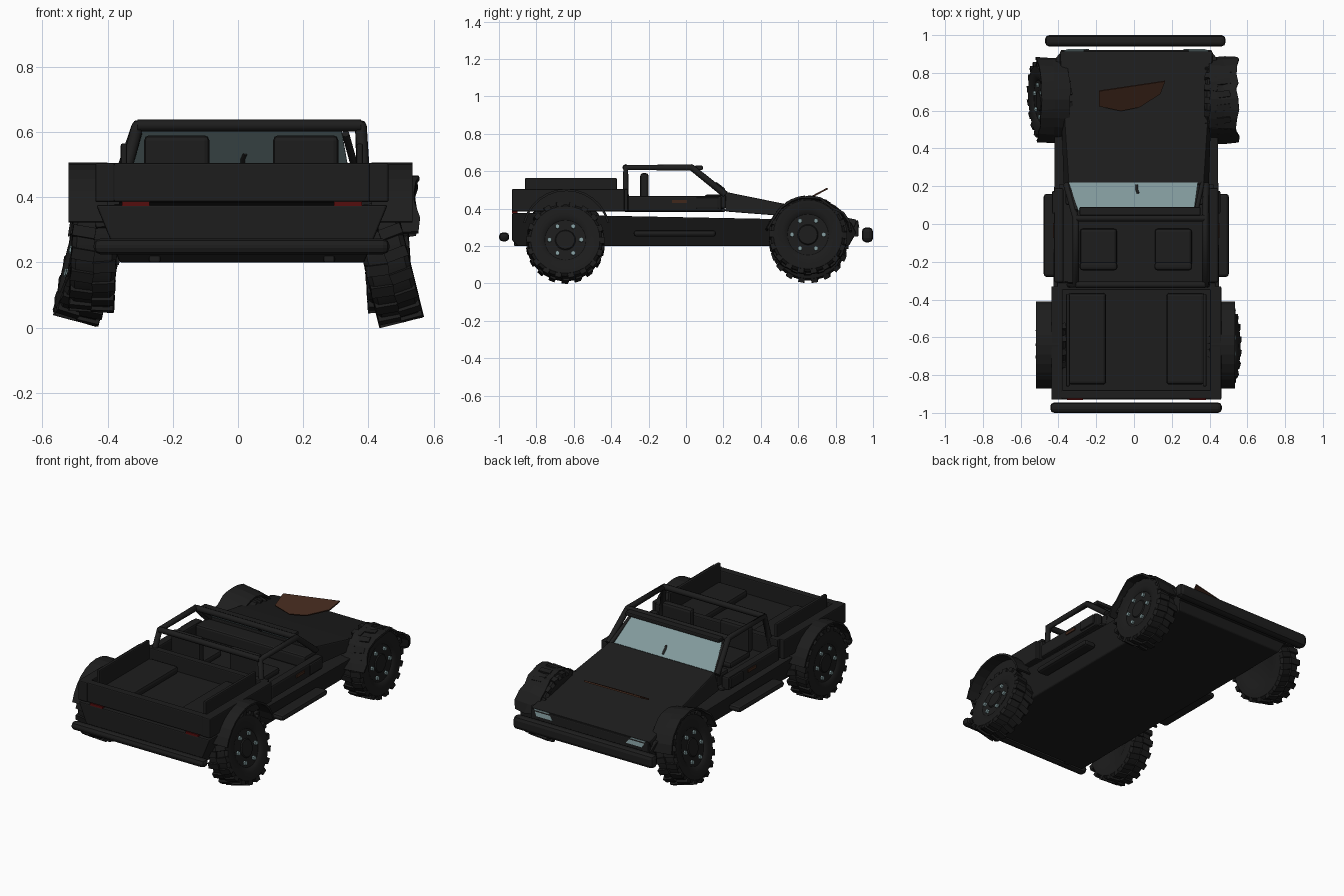
import bpy, bmesh, math, random
from mathutils import Vector, Matrix

if "Cube" in bpy.data.objects:
    bpy.data.objects.remove(bpy.data.objects["Cube"])

random.seed(4)
OX = 0.012  # the wreck sits slightly to one side


def mat(name, rgb):
    m = bpy.data.materials.new(name)
    m.diffuse_color = (*rgb, 1)
    m.use_nodes = True
    m.node_tree.nodes["Principled BSDF"].inputs["Base Color"].default_value = m.diffuse_color
    return m


BODY = mat("burnt black", (0.0125, 0.0125, 0.0125))
RUBBER = mat("rubber black", (0.0115, 0.0115, 0.0115))
GLASS = mat("pale glass", (0.22, 0.32, 0.33))
RED = mat("dark red", (0.09, 0.004, 0.004))
RUST = mat("rust brown", (0.05, 0.02, 0.011))


def finish(name, bm, m, bevel=0, smooth=False):
    bmesh.ops.recalc_face_normals(bm, faces=bm.faces)
    me = bpy.data.meshes.new(name)
    bm.to_mesh(me)
    bm.free()
    me.materials.append(m)
    ob = bpy.data.objects.new(name, me)
    bpy.context.collection.objects.link(ob)
    if bevel:
        b = ob.modifiers.new("bevel", 'BEVEL')
        b.width, b.segments = bevel, 2
    if smooth:
        bpy.context.view_layer.objects.active = ob
        ob.select_set(True)
        bpy.ops.object.shade_smooth_by_angle(angle=math.radians(35))
        ob.select_set(False)
    return ob


def box(name, x, y, z, m=BODY, bevel=0.006):
    bm = bmesh.new()
    c = Vector((sum(x) / 2 + OX, sum(y) / 2, sum(z) / 2))
    s = (x[1] - x[0], y[1] - y[0], z[1] - z[0])
    bmesh.ops.create_cube(bm, size=1, matrix=Matrix.Translation(c) @ Matrix.Diagonal((*s, 1)))
    return finish(name, bm, m, bevel)


def pair(name, x, y, z, m=BODY, bevel=0.006):
    box(name + "_right", x, y, z, m, bevel)
    box(name + "_left", (-x[1], -x[0]), y, z, m, bevel)


def prism(name, profile, half, m=BODY, bevel=0.006):
    """Side profile (y, z) extruded across x, half width given by a rule."""
    bm = bmesh.new()
    sides = [[bm.verts.new((s * half(y, z) + OX, y, z)) for y, z in profile] for s in (-1, 1)]
    for s in sides:
        bm.faces.new(s)
    n = len(profile)
    for i in range(n):
        j = (i + 1) % n
        bm.faces.new((sides[0][i], sides[0][j], sides[1][j], sides[1][i]))
    return finish(name, bm, m, bevel)


def plate(name, pts, m, t=0.005):
    bm = bmesh.new()
    bm.faces.new([bm.verts.new(p) for p in pts])
    ob = finish(name, bm, m)
    s = ob.modifiers.new("thickness", 'SOLIDIFY')
    s.thickness, s.offset = t, 0
    return ob


def tube(name, pts, r=0.012, m=BODY):
    cu = bpy.data.curves.new(name, 'CURVE')
    cu.dimensions, cu.bevel_depth, cu.bevel_resolution, cu.use_fill_caps = '3D', r, 2, True
    sp = cu.splines.new('POLY')
    sp.points.add(len(pts) - 1)
    for p, c in zip(sp.points, pts):
        p.co = (c[0] + OX, c[1], c[2], 1)
    cu.materials.append(m)
    ob = bpy.data.objects.new(name, cu)
    bpy.context.collection.objects.link(ob)


# lower hull and hood
prism("lower_hull", [(-0.93, 0.23), (-0.93, 0.376), (-0.83, 0.376), (-0.42, 0.362), (0.45, 0.345),
                     (0.88, 0.33), (0.91, 0.27), (0.87, 0.2), (-0.9, 0.2)],
      lambda y, z: 0.375 + (z - 0.2) * 0.41)
prism("hood", [(0.21, 0.385), (0.53, 0.36), (0.9, 0.3), (0.915, 0.34), (0.53, 0.425), (0.21, 0.49)],
      lambda y, z: 0.405 + (y - 0.9) * 0.01 - max(0, z - 0.34) * 0.27)
box("grille", (-0.4, 0.4), (0.89, 0.922), (0.25, 0.335))

# cargo bed with benches
pair("bed_wall", (0.39, 0.45), (-0.93, -0.33), (0.385, 0.505))
box("bed_floor", (-0.42, 0.42), (-0.92, -0.33), (0.386, 0.41))
box("tailgate", (-0.4, 0.4), (-0.925, -0.88), (0.385, 0.505))
box("bed_front_wall", (-0.42, 0.42), (-0.35, -0.31), (0.385, 0.505))
pair("bed_bench", (0.16, 0.36), (-0.85, -0.365), (0.41, 0.455), bevel=0.015)
pair("bench_back", (0.352, 0.372), (-0.86, -0.37), (0.44, 0.565))

# cab tub, doors, dashboard and seats
box("cab_floor", (-0.41, 0.41), (-0.33, 0.21), (0.383, 0.4))
pair("door", (0.385, 0.435), (-0.31, 0.19), (0.385, 0.468), bevel=0.01)
pair("door_panel", (0.42, 0.445), (0.055, 0.175), (0.4, 0.46))
pair("door_handle", (0.43, 0.441), (-0.075, 0.005), (0.43, 0.447), RUST, 0)
box("dashboard", (-0.375, 0.375), (0.1, 0.215), (0.4, 0.475), bevel=0.012)
for x in (-0.2, 0.196):
    box("seat_cushion", (x - 0.098, x + 0.098), (-0.225, -0.025), (0.4, 0.44), bevel=0.015)
    box("seat_back", (x - 0.1, x + 0.1), (-0.245, -0.2), (0.43, 0.59), bevel=0.015)

# roll cage and windscreen
for s, name in ((-1, "left"), (1, "right")):
    t = 0.32 if s < 0 else 0.365
    tube("cage_side_" + name, [(s * 0.38, -0.322, 0.39), (s * t, -0.322, 0.62),
                               (s * t, 0.03, 0.62), (s * 0.37, 0.21, 0.475)], 0.018)
    tube("screen_pillar_" + name, [(s * 0.318, 0.07, 0.595), (s * 0.35, 0.215, 0.48)], 0.012)
tube("cage_rear_bar", [(-0.32, -0.322, 0.62), (0.365, -0.322, 0.62)], 0.018)
tube("cage_front_bar", [(-0.32, 0.03, 0.62), (0.365, 0.03, 0.62)], 0.018)
box("screen_visor", (-0.3, 0.34), (0.045, 0.09), (0.606, 0.63))
plate("windscreen", [(-0.345, 0.218, 0.49), (0.338, 0.218, 0.49), (0.318, 0.07, 0.605), (-0.295, 0.07, 0.605)], GLASS)
tube("broken_wiper", [(0.003, 0.205, 0.5), (0.003, 0.18, 0.52), (0.01, 0.16, 0.535)], 0.008)

# bumpers, steps, lights
box("front_bumper", (-0.483, 0.473), (0.94, 1.0), (0.22, 0.3), bevel=0.022)
box("rear_bumper", (-0.455, 0.453), (-1.0, -0.945), (0.225, 0.273), bevel=0.02)
pair("rear_tow_hook", (0.25, 0.285), (-0.92, -0.86), (0.2, 0.23))
pair("side_step", (0.41, 0.49), (-0.28, 0.16), (0.25, 0.285), bevel=0.015)
pair("tail_light", (0.283, 0.368), (-0.9305, -0.9), (0.373, 0.387), RED, 0)
for s in (-1, 1):
    plate("headlight", [(s * 0.25 + OX, 0.924, 0.3), (s * 0.36 + OX, 0.924, 0.3),
                        (s * 0.38 + OX, 0.917, 0.338), (s * 0.28 + OX, 0.917, 0.338)], GLASS)

# torn rusty shard on the hood
shard = [(-0.185, 0.705), (0.165, 0.757), (0.14, 0.69), (0.03, 0.62), (-0.07, 0.6), (-0.185, 0.625)]
plate("hood_shard", [(x, y, 0.425 + (y - 0.6) * 0.53) for x, y in shard], RUST, 0.009)


def wheel(name, loc, side, camber, yaw=0):
    place = Matrix.LocRotScale(Vector(loc), Matrix.Rotation(math.radians(yaw), 3, 'Z')
                               @ Matrix.Rotation(math.radians(-side * camber), 3, 'Y'), None)
    # lathed tyre and rim (x, radius)
    prof = [(-0.06, 0.0), (-0.06, 0.11), (-0.07, 0.13), (-0.069, 0.185), (-0.055, 0.199), (0.055, 0.199),
            (0.069, 0.185), (0.071, 0.14), (0.064, 0.118), (0.058, 0.11), (0.058, 0.055), (0.064, 0.05), (0.064, 0.0)]
    bm = bmesh.new()
    vs = [bm.verts.new((side * x, 0, r)) for x, r in prof]
    es = [bm.edges.new(e) for e in zip(vs, vs[1:])]
    bmesh.ops.spin(bm, geom=vs + es, cent=(0, 0, 0), axis=(1, 0, 0), angle=math.tau, steps=32)
    bmesh.ops.remove_doubles(bm, verts=bm.verts, dist=0.0005)
    finish(name + "_tyre", bm, RUBBER, smooth=True).matrix_world = place
    # staggered tread lugs
    bm = bmesh.new()
    for i in range(36):
        row = 1 if i % 2 else -1
        m = (Matrix.Rotation(math.tau * i / 36, 4, 'X') @ Matrix.Translation((row * 0.034, 0, 0.197))
             @ Matrix.Rotation(row * 0.12, 4, 'Z') @ Matrix.Diagonal((0.07, 0.034, 0.024, 1)))
        bmesh.ops.create_cube(bm, size=1, matrix=m)
    finish(name + "_tread", bm, RUBBER).matrix_world = place
    # six wheel bolts
    bm = bmesh.new()
    for i in range(6):
        m = (Matrix.Rotation(math.tau * (i + 0.5) / 6, 4, 'X') @ Matrix.Translation((side * 0.06, 0, 0.085))
             @ Matrix.Rotation(math.pi / 2, 4, 'Y'))
        bmesh.ops.create_cone(bm, cap_ends=True, segments=6, radius1=0.013, radius2=0.013, depth=0.02, matrix=m)
    finish(name + "_bolts", bm, GLASS).matrix_world = place


def fender(name, loc, r, x0, x1, tilt=0, crumple=0):
    """Arched shell over a wheel, optionally dented."""
    bm = bmesh.new()
    rows = []
    for i in range(13):
        a = math.radians(14 + 152 * i / 12)
        rows.append([])
        for x in (x0, (x0 + x1) / 2, x1):
            j = [random.uniform(-1, 1) * crumple for _ in range(3)]
            rows[-1].append(bm.verts.new((x + j[0], r * math.cos(a) + j[1], r * math.sin(a) + j[2] - crumple)))
    for p, q in zip(rows, rows[1:]):
        for k in range(2):
            bm.faces.new((p[k], p[k + 1], q[k + 1], q[k]))
    ob = finish(name, bm, BODY)
    ob.matrix_world = Matrix.Translation(loc) @ Matrix.Rotation(math.radians(tilt), 4, 'Y')
    s = ob.modifiers.new("thickness", 'SOLIDIFY')
    s.thickness, s.offset = 0.012, 0


# splayed wheels and fenders
wheel("rear_right_wheel", (0.452, -0.645, 0.218), 1, 14)
wheel("rear_left_wheel", (-0.44, -0.645, 0.257), -1, 3)
wheel("front_right_wheel", (0.455, 0.652, 0.257), 1, 4)
wheel("front_left_wheel", (-0.445, 0.655, 0.222), -1, 15, 4)
fender("rear_right_fender", (0.46, -0.64, 0.268), 0.232, -0.05, 0.075)
fender("rear_left_fender", (-0.45, -0.64, 0.268), 0.232, -0.07, 0.05)
fender("front_right_fender", (0.465, 0.657, 0.238), 0.228, -0.07, 0.085, 0, 0.01)
fender("front_left_fender", (-0.443, 0.657, 0.222), 0.228, -0.085, 0.07, 9, 0.005)
